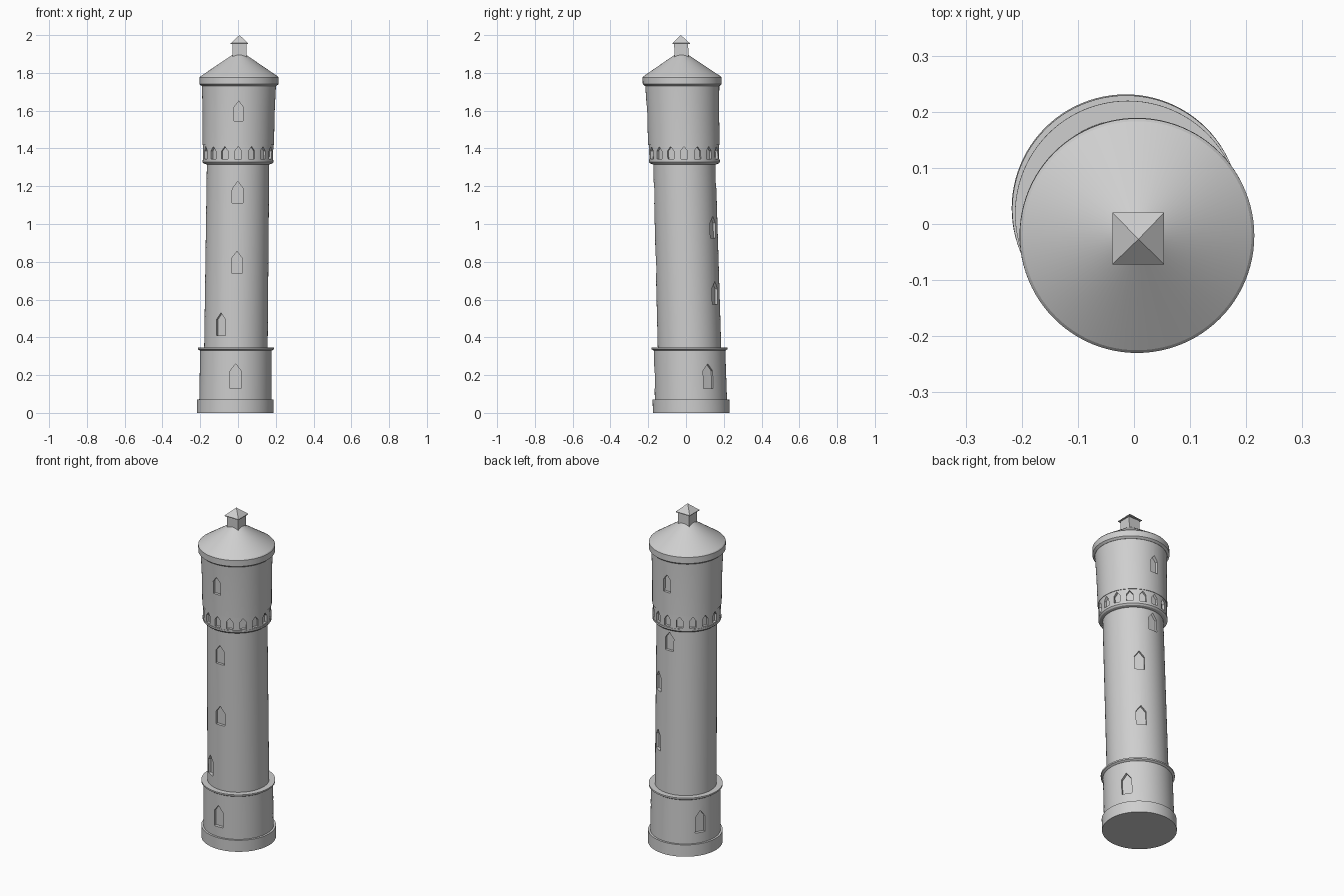
import bpy, bmesh, math
from mathutils import Vector

if "Cube" in bpy.data.objects:
    bpy.data.objects.remove(bpy.data.objects["Cube"])

SEG = 96
stone = bpy.data.materials.new("grey_stone")
stone.diffuse_color = (0.62, 0.62, 0.62, 1)
stone.use_nodes = True
stone.node_tree.nodes["Principled BSDF"].inputs["Base Color"].default_value = stone.diffuse_color


def axis(z):
    """Centre of the slightly leaning tower at height z."""
    return Vector((-0.015 + 0.0115 * z, 0.028 - 0.0275 * z, z))


def finish(name, bm):
    bmesh.ops.recalc_face_normals(bm, faces=bm.faces)
    me = bpy.data.meshes.new(name)
    bm.to_mesh(me)
    bm.free()
    me.materials.append(stone)
    ob = bpy.data.objects.new(name, me)
    bpy.context.collection.objects.link(ob)
    return ob


def lathe(name, profile, seg=SEG, turn=0.0):
    """Closed solid from (radius, z) rings, sheared along the leaning axis."""
    bm = bmesh.new()
    rings = []
    for r, z in profile:
        c = axis(z)
        rings.append([bm.verts.new(c + Vector((r * math.cos(a), r * math.sin(a), 0)))
                      for a in (turn + 2 * math.pi * i / seg for i in range(seg))])
    for lo, hi in zip(rings, rings[1:]):
        for i in range(seg):
            j = (i + 1) % seg
            bm.faces.new((lo[i], lo[j], hi[j], hi[i]))
    bm.faces.new(rings[0][::-1])
    bm.faces.new(rings[-1])
    bmesh.ops.remove_doubles(bm, verts=bm.verts, dist=1e-5)
    return finish(name, bm)


def cut_windows(ob, windows):
    """Cut pointed niches: (angle, bottom z, top z, width, inner radius)."""
    bm = bmesh.new()
    for deg, z0, z1, w, r in windows:
        a = math.radians(deg)
        out = Vector((math.cos(a), math.sin(a), 0))
        side = Vector((-math.sin(a), math.cos(a), 0))
        h = w / 2
        shoulder = z1 - w * 0.65
        shape = [(-h, z0), (h, z0), (h, shoulder), (0, z1), (-h, shoulder)]
        inner, outer = [[bm.verts.new(axis(z) + out * d + side * s) for s, z in shape]
                        for d in (r, r + 0.08)]
        bm.faces.new(inner)
        bm.faces.new(outer)
        for i in range(5):
            j = (i + 1) % 5
            bm.faces.new((inner[i], inner[j], outer[j], outer[i]))
    cutter = finish("niche_cutter", bm)
    cutter.hide_render = True
    mod = ob.modifiers.new("niches", 'BOOLEAN')
    mod.operation = 'DIFFERENCE'
    mod.solver = 'EXACT'
    mod.object = cutter
    bpy.context.view_layer.objects.active = ob
    bpy.ops.object.modifier_apply(modifier=mod.name)
    bpy.data.objects.remove(cutter)


# Foot, base storey and its ledge
lathe("plinth", [(0.203, 0), (0.203, 0.07)])
base = lathe("base_storey", [(0.191, 0.07), (0.189, 0.335)])
cut_windows(base, [(d, 0.13, 0.26, 0.058, 0.172) for d in (-90, 30, 150)])
lathe("base_ledge", [(0.19, 0.33), (0.201, 0.337), (0.201, 0.346), (0.19, 0.346)])

# Shaft with scattered windows
shaft = lathe("shaft", [(0.168, 0.345), (0.165, 1.325)])
cut_windows(shaft, [(-119, 0.41, 0.53, 0.055, 0.15),
                    (-90, 0.74, 0.855, 0.058, 0.15),
                    (-90, 1.11, 1.225, 0.058, 0.15),
                    (59, 0.575, 0.695, 0.055, 0.15),
                    (59, 0.925, 1.04, 0.055, 0.15),
                    (90, 1.19, 1.30, 0.055, 0.15)])

# Corbel ring, niche band and upper drum
lathe("corbel_ring", [(0.166, 1.315), (0.181, 1.32), (0.188, 1.328), (0.188, 1.338)])
band = lathe("arcade_band", [(0.186, 1.338), (0.186, 1.418)])
cut_windows(band, [(-90 + 22.5 * i, 1.345, 1.41, 0.036, 0.171) for i in range(16)])
drum = lathe("upper_drum", [(0.189, 1.418), (0.191, 1.60), (0.196, 1.735)])
cut_windows(drum, [(d, 1.545, 1.65, 0.047, 0.174) for d in (-90, 90)])

# Cornice, conical roof and square finial
lathe("cornice", [(0.197, 1.73), (0.209, 1.74), (0.209, 1.776), (0.204, 1.782)])
lathe("roof", [(0.204, 1.782), (0.015, 1.91)])
Q = math.sqrt(2)
lathe("finial_block", [(0.037 * Q, 1.86), (0.037 * Q, 1.955)], 4, math.pi / 4)
lathe("finial_cap", [(0.046 * Q, 1.953), (0.046 * Q, 1.957), (0, 2.0)], 4, math.pi / 4)

# Smooth round walls, crisp edges
bpy.ops.object.select_all(action='SELECT')
bpy.ops.object.shade_smooth_by_angle(angle=math.radians(25))
